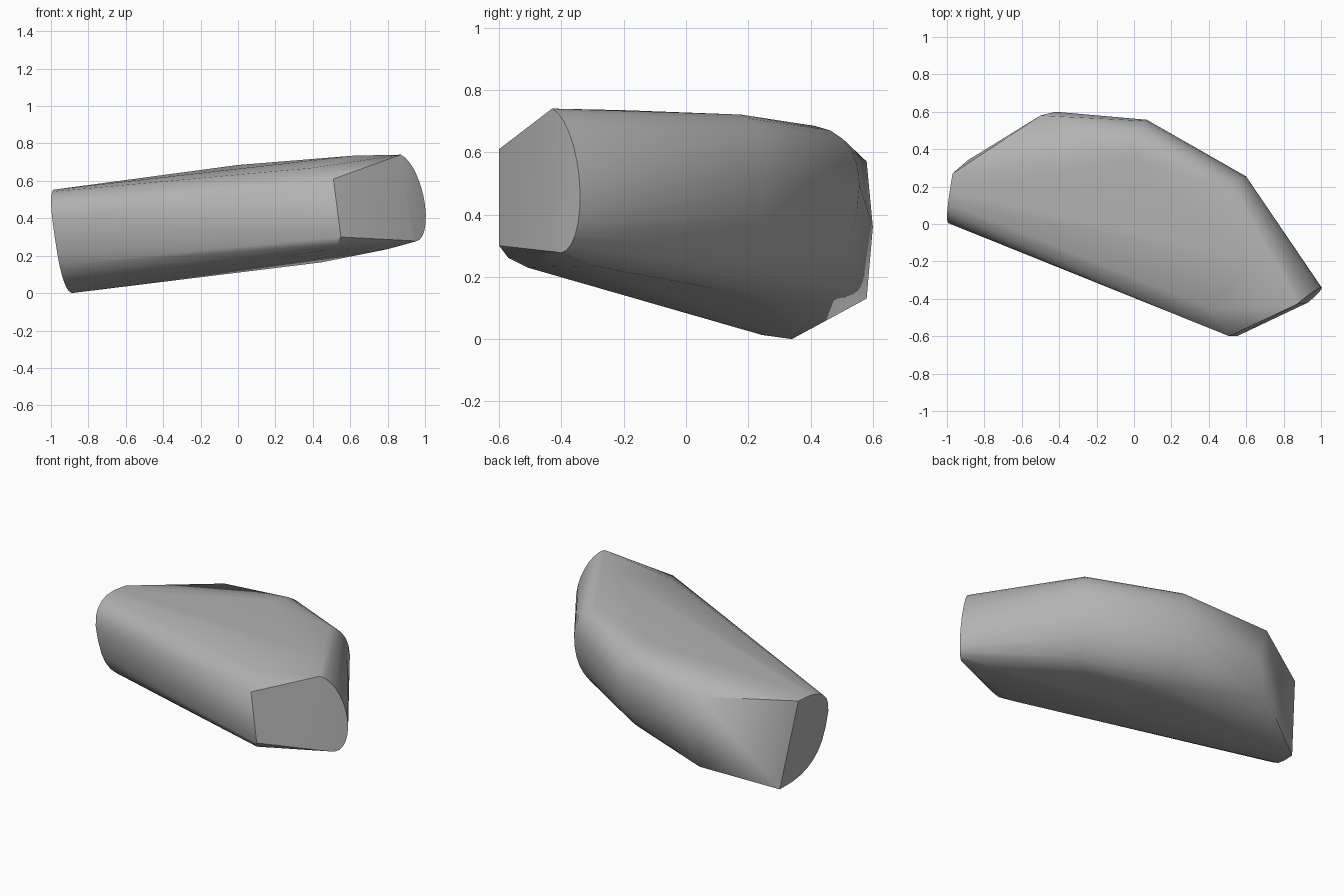
import bpy, bmesh, math
from mathutils import Vector

cube = bpy.data.objects.get("Cube")
if cube:
    bpy.data.objects.remove(cube, do_unlink=True)


def arc(top, tip, bottom, power=1.0, steps=14):
    """D-shaped planar section running from top through tip to bottom."""
    top, tip, bottom = Vector(top), Vector(tip), Vector(bottom)
    mid = (top + bottom) / 2
    points = []
    for i in range(steps + 1):
        a = math.pi * i / steps
        c = math.copysign(abs(math.cos(a)) ** power, math.cos(a))
        s = max(math.sin(a), 0) ** power
        points.append(mid + (top - bottom) / 2 * c + (tip - mid) * s)
    return points


# Cut end on the right, with its rounded edge towards the front
points = arc((-.97, .27, .55), (-.98, .01, .30), (-.89, .34, 0), .75)
# Back wall sections, bending round to the left end
points += [Vector(p) for p in ((-.5, .58, .57), (-.42, .6, .36), (-.5, .58, .13))]
points += arc((0, .35, .685), (.07, .55, .42), (0, .25, .11), .9)
points += arc((.47, .14, .72), (.6, .25, .47), (.45, .08, .165), .9)
# Cut end on the left, with its rounded edge towards the back
points += arc((.87, -.43, .74), (1, -.34, .47), (.93, -.42, .28))
# Slanted front facet and the rounded front edges
points += [Vector(p) for p in (
    (.51, -.6, .61), (.55, -.6, .30), (.53, -.57, .26), (.47, -.51, .23),
    (.4, -.45, .67), (.62, -.2, .735), (.8, -.3, .235))]

# Skin the sections into one closed body
bm = bmesh.new()
for p in points:
    bm.verts.new(p)
hull = bmesh.ops.convex_hull(bm, input=bm.verts[:])
loose = [v for v in bm.verts if not v.link_faces]
bmesh.ops.delete(bm, geom=loose, context='VERTS')
bmesh.ops.dissolve_limit(bm, angle_limit=math.radians(1.2),
                         verts=bm.verts[:], edges=bm.edges[:])
bmesh.ops.recalc_face_normals(bm, faces=bm.faces[:])
mesh = bpy.data.meshes.new("curved_body")
bm.to_mesh(mesh)
bm.free()
body = bpy.data.objects.new("curved_body", mesh)
bpy.context.collection.objects.link(body)

# Plain grey surface
grey = bpy.data.materials.new("plain_grey")
grey.use_nodes = True
colour = (.45, .45, .45, 1)
grey.diffuse_color = colour
grey.node_tree.nodes["Principled BSDF"].inputs["Base Color"].default_value = colour
mesh.materials.append(grey)

# Soft body with crisp cut ends
bpy.ops.object.select_all(action='DESELECT')
body.select_set(True)
bpy.context.view_layer.objects.active = body
bpy.ops.object.shade_smooth_by_angle(angle=math.radians(32))
